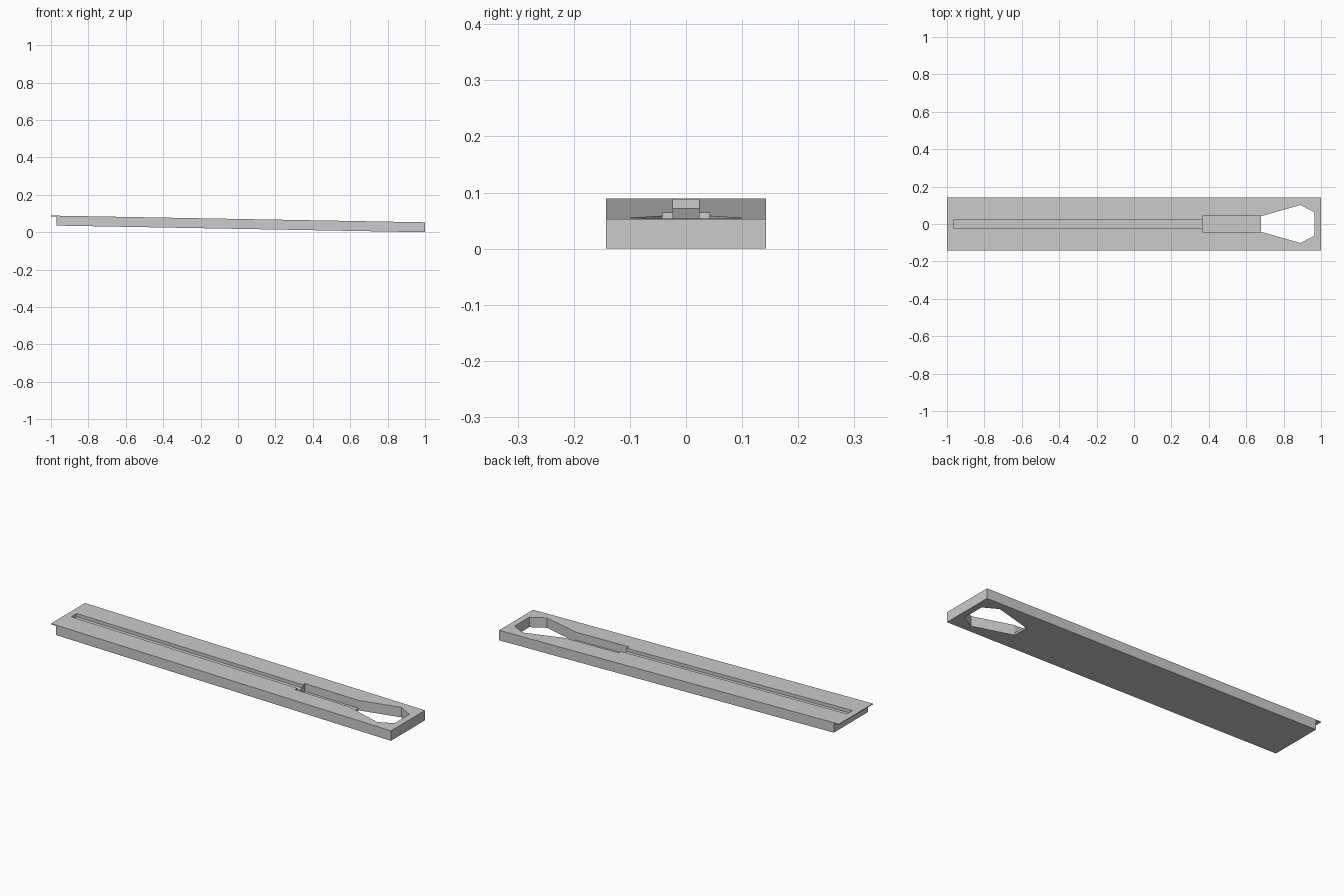
import bpy, bmesh

if "Cube" in bpy.data.objects:
    bpy.data.objects.remove(bpy.data.objects["Cube"])

SLOPE = 0.018      # fall of the top per unit x
TOP = 0.071        # top height at x = 0
HALF_W = 0.143


def prism(name, pts, axis, lo, hi):
    """Extrude a closed outline along y or z, then shear it to the slope."""
    bm = bmesh.new()

    def co(p, t):
        return (p[0], t, p[1]) if axis == 'y' else (p[0], p[1], t)
    face = bm.faces.new([bm.verts.new(co(p, lo)) for p in pts])
    new = bmesh.ops.extrude_face_region(bm, geom=[face])['geom']
    for v in new:
        if isinstance(v, bmesh.types.BMVert):
            if axis == 'y':
                v.co.y = hi
            else:
                v.co.z = hi
    for v in bm.verts:
        v.co.z += TOP - SLOPE * v.co.x
    bmesh.ops.recalc_face_normals(bm, faces=bm.faces)
    mesh = bpy.data.meshes.new(name)
    bm.to_mesh(mesh)
    bm.free()
    ob = bpy.data.objects.new(name, mesh)
    bpy.context.collection.objects.link(ob)
    return ob


def rect(x0, x1, h):
    return [(x0, -h), (x1, -h), (x1, h), (x0, h)]


# Sloped plank with a thin lip at the high end (z measured from the top)
plank = prism("plank", [(-1, 0), (1, 0), (1, -0.053), (-0.97, -0.053),
                        (-0.97, -0.004), (-1, -0.004)], 'y', -HALF_W, HALF_W)

# Cutters: through hole, deep wide channel, shallow narrow channel
side = [(0.68, 0.042), (0.89, 0.102), (0.965, 0.062)]
outline = side + [(x, -y) for x, y in reversed(side)]
cutters = [
    prism("hole_cutter", outline, 'z', -0.2, 0.1),
    prism("wide_channel_cutter", rect(0.365, 0.75, 0.042), 'z', -0.042, 0.1),
    prism("narrow_channel_cutter", rect(-0.965, 0.5, 0.023), 'z', -0.017, 0.1),
]

bpy.context.view_layer.objects.active = plank
for c in cutters:
    c.hide_render = True
    mod = plank.modifiers.new(c.name, 'BOOLEAN')
    mod.operation = 'DIFFERENCE'
    mod.solver = 'EXACT'
    mod.object = c
    bpy.ops.object.modifier_apply(modifier=mod.name)
for c in cutters:
    bpy.data.objects.remove(c, do_unlink=True)
